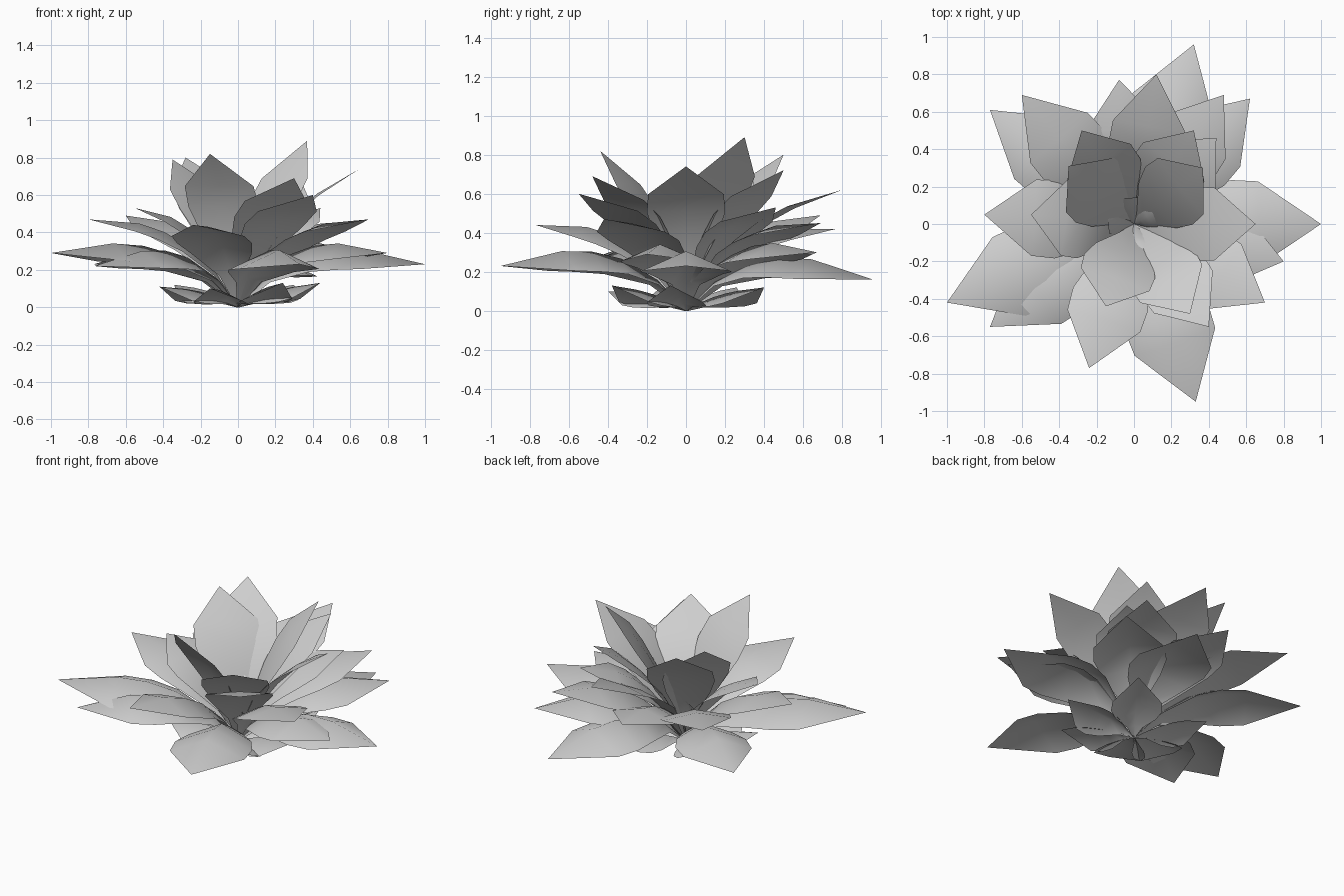
import bpy
from math import atan2, hypot, cos, sin
from mathutils import Vector

if "Cube" in bpy.data.objects:
    bpy.data.objects.remove(bpy.data.objects["Cube"])

mat = bpy.data.materials.new("petal grey")
mat.diffuse_color = (0.62, 0.62, 0.62, 1)
mat.use_nodes = True
mat.node_tree.nodes["Principled BSDF"].inputs["Base Color"].default_value = mat.diffuse_color

# half width along the petal: position on the curve, share of the full width
STATIONS = [(0, .03), (.2, .3), (.42, .8), (.58, 1), (.73, .97), (1, 0)]


def petal(name, tip, width, rise=None):
    """Low-poly petal arching from the base point out to its tip."""
    x, y, z = tip
    r, a = hypot(x, y), atan2(y, x)
    out, side = Vector((cos(a), sin(a), 0)), Vector((-sin(a), cos(a), 0))
    flat = max(0, min(1, (.6 - z) * 3))       # flat petals have drooping edges
    c = .43 + .15 * z if rise is None else rise
    q = .3 + .05 * flat
    droop = (.015 + .085 * flat) * width / .45
    verts, faces = [], []
    for t, w in STATIONS:
        pr = 2 * t * (1 - t) * q * r + t * t * r
        pz = 2 * t * (1 - t) * c + t * t * z
        dr = 2 * (1 - t) * q * r + 2 * t * (1 - q) * r
        dz = 2 * (1 - t) * c + 2 * t * (z - c)
        normal = (Vector((0, 0, dr)) - out * dz).normalized()
        p = out * pr + Vector((0, 0, pz))
        if w == 0:
            verts.append(p)
            continue
        for s in (-1, 0, 1):
            verts.append(p + side * s * w * width / 2 - normal * (abs(s) * droop * w))
    rows = len(STATIONS) - 1
    for i in range(rows - 1):
        for j in (0, 1):
            k = i * 3 + j
            faces.append((k, k + 3, k + 4, k + 1))
    k, last = (rows - 1) * 3, len(verts) - 1
    faces += [(k, last, k + 1), (k + 1, last, k + 2)]
    me = bpy.data.meshes.new(name)
    me.from_pydata([tuple(v) for v in verts], [], faces)
    me.materials.append(mat)
    me.shade_smooth()
    ob = bpy.data.objects.new(name, me)
    bpy.context.collection.objects.link(ob)


# wide outer petals
for tip in [(1, 0, .23), (.32, .96, .16), (.33, -.95, .23), (-1, -.42, .29)]:
    petal("outer_petal", tip, .47)

# lower ring between them
for tip in [(-.77, -.55, .22), (-.77, .61, .23), (.62, .67, .3),
            (.8, -.2, .29)]:
    petal("lower_petal", tip, .43)

# middle ring
for tip in [(-.24, -.77, .44), (.70, -.42, .47), (-.8, .05, .47), (-.6, .69, .49),
            (-.08, .77, .42), (.48, .69, .45), (-.55, .05, .53)]:
    petal("middle_petal", tip, .42)

# steep inner ring
for tip in [(.12, .8, .62), (.65, 0, .74), (.37, .3, .89), (-.35, .31, .79),
            (-.28, .5, .8), (-.15, -.44, .82), (.3, -.48, .69), (.4, -.55, .6),
            (.44, .46, .53), (.32, .5, .72)]:
    petal("inner_petal", tip, .4)

# short low petals around the base
for tip in [(.44, -.08, .13), (.3, .4, .12), (-.42, -.14, .11), (-.15, -.4, .1),
            (.24, -.38, .13), (-.34, .26, .12)]:
    petal("base_petal", tip, .3, .1)

# small curled petals in the heart
for tip in [(.1, .06, .34), (-.14, .03, .33), (.03, -.14, .32), (-.05, .14, .36)]:
    petal("heart_petal", tip, .16, .25)
